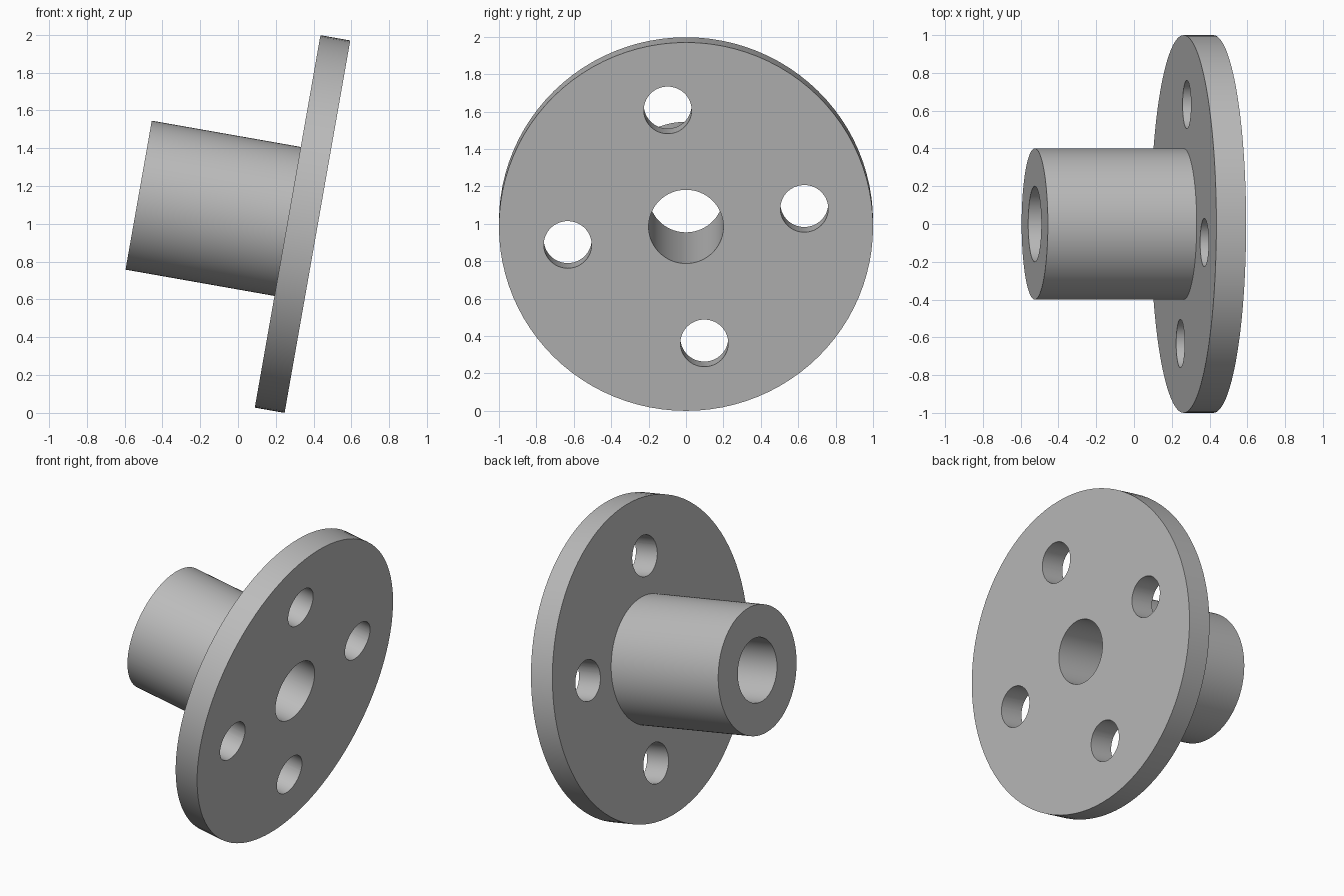
import bpy
import bmesh
from math import cos, sin, pi, radians
from mathutils import Matrix

if "Cube" in bpy.data.objects:
    bpy.data.objects.remove(bpy.data.objects["Cube"], do_unlink=True)

SEGMENTS = 96
FLANGE_R, HUB_R, BORE_R = 1.0, 0.4, 0.2
THICKNESS, LENGTH = 0.16, 0.96
BOLT_CIRCLE, BOLT_R, BOLT_START = 0.64, 0.128, 8.8
TILT = radians(100)

steel = bpy.data.materials.new("plain grey")
steel.use_nodes = True
grey = (0.5, 0.5, 0.5, 1)
steel.diffuse_color = grey
steel.node_tree.nodes["Principled BSDF"].inputs["Base Color"].default_value = grey


def add_object(name, bm):
    mesh = bpy.data.meshes.new(name)
    bmesh.ops.recalc_face_normals(bm, faces=bm.faces)
    bm.to_mesh(mesh)
    bm.free()
    mesh.materials.append(steel)
    obj = bpy.data.objects.new(name, mesh)
    bpy.context.collection.objects.link(obj)
    return obj


def lathe(name, profile):
    """Revolve a closed (radius, height) outline around z."""
    bm = bmesh.new()
    rings = []
    for i in range(SEGMENTS):
        a = 2 * pi * i / SEGMENTS
        rings.append([bm.verts.new((r * cos(a), r * sin(a), z)) for r, z in profile])
    n = len(profile)
    for i in range(SEGMENTS):
        here, after = rings[i], rings[(i + 1) % SEGMENTS]
        for j in range(n):
            k = (j + 1) % n
            bm.faces.new((here[j], after[j], after[k], here[k]))
    return add_object(name, bm)


# Flange and hub, one turned body with a through bore
body = lathe("flanged_hub", [
    (BORE_R, 0), (FLANGE_R, 0), (FLANGE_R, -THICKNESS),
    (HUB_R, -THICKNESS), (HUB_R, -LENGTH), (BORE_R, -LENGTH)])

# Four bolt holes through the flange
bm = bmesh.new()
for i in range(4):
    a = radians(BOLT_START + 90 * i)
    place = Matrix.Translation((BOLT_CIRCLE * cos(a), BOLT_CIRCLE * sin(a), -THICKNESS / 2))
    bmesh.ops.create_cone(bm, cap_ends=True, segments=64, radius1=BOLT_R,
                          radius2=BOLT_R, depth=THICKNESS * 2, matrix=place)
cutter = add_object("bolt_hole_cutter", bm)
cutter.hide_render = True

cut = body.modifiers.new("bolt_holes", "BOOLEAN")
cut.operation = "DIFFERENCE"
cut.solver = "EXACT"
cut.object = cutter

bpy.ops.object.select_all(action="DESELECT")
body.select_set(True)
bpy.context.view_layer.objects.active = body
bpy.ops.object.modifier_apply(modifier=cut.name)
bpy.data.objects.remove(cutter, do_unlink=True)
bpy.ops.object.shade_smooth_by_angle(angle=radians(30))

# Tip the axis so the hub rises towards the model's right
body.rotation_euler = (0, TILT, 0)
body.location = (0.42, 0, FLANGE_R * sin(TILT))
